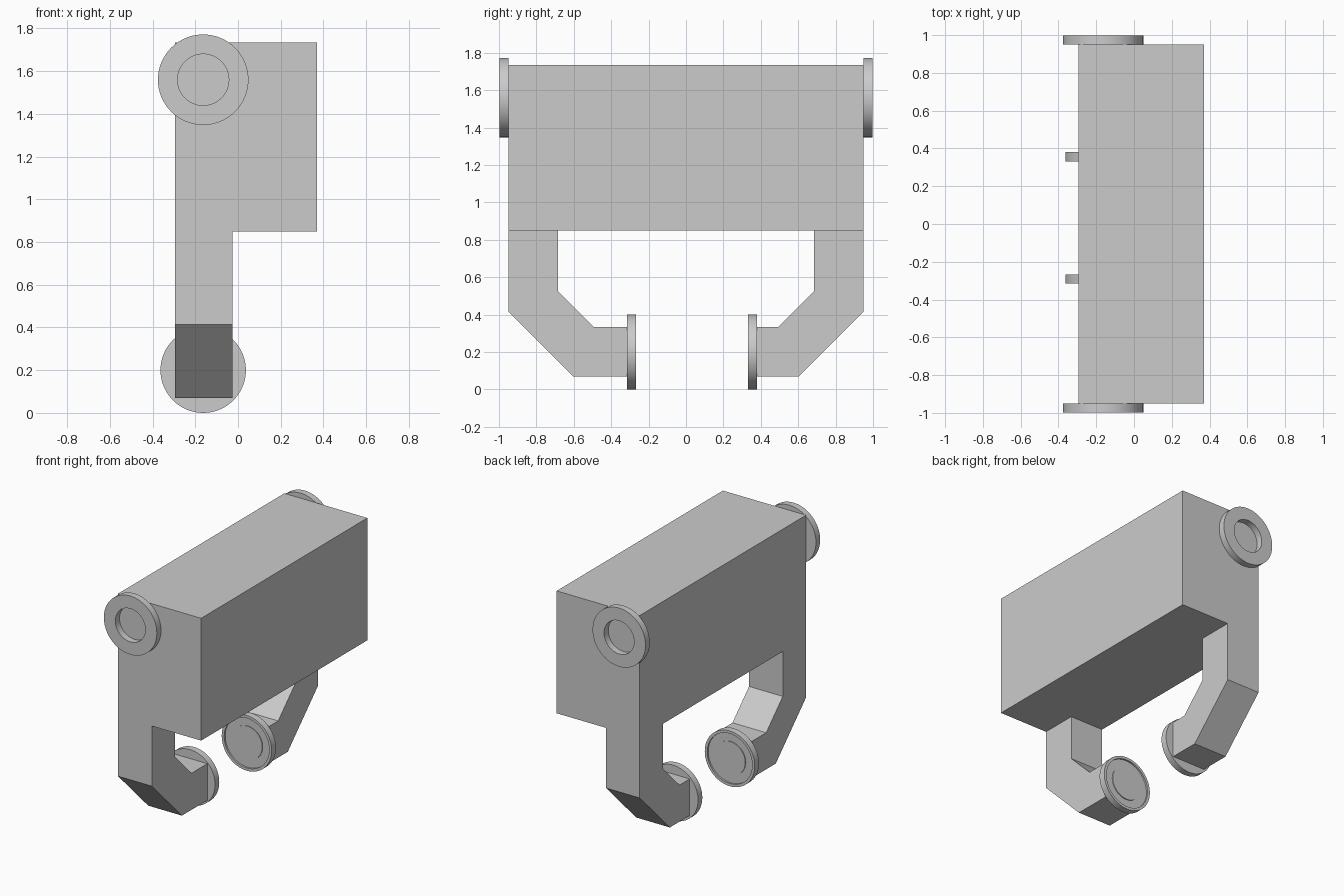
import bpy, bmesh, math
from mathutils import Matrix, Vector

cube = bpy.data.objects.get("Cube")
if cube:
    bpy.data.objects.remove(cube, do_unlink=True)

grey = bpy.data.materials.new("plain grey")
grey.use_nodes = True
colour = (0.6, 0.6, 0.6, 1)
grey.diffuse_color = colour
grey.node_tree.nodes["Principled BSDF"].inputs["Base Color"].default_value = colour


def finish(name, bm):
    bmesh.ops.recalc_face_normals(bm, faces=bm.faces)
    mesh = bpy.data.meshes.new(name)
    bm.to_mesh(mesh)
    bm.free()
    mesh.materials.append(grey)
    ob = bpy.data.objects.new(name, mesh)
    bpy.context.collection.objects.link(ob)
    return ob


def extrude_x(bm, faces, distance):
    result = bmesh.ops.extrude_face_region(bm, geom=faces)["geom"]
    verts = [g for g in result if isinstance(g, bmesh.types.BMVert)]
    bmesh.ops.translate(bm, verts=verts, vec=(distance, 0, 0))
    return [g for g in result if isinstance(g, bmesh.types.BMFace)]


# Housing and two bent arms: one side outline, extruded, then the upper
# housing face pulled out further than the arms
LEFT_X, ARM_WIDTH, OVERHANG = -0.295, 0.27, 0.395
END, TOP, BASE = 0.95, 1.735, 0.85


def arm_outline(side, tip):
    return [(side * y, z) for y, z in (
        (END, BASE), (END, 0.415), (0.605, 0.07), (tip, 0.07),
        (tip, 0.335), (0.495, 0.335), (0.685, 0.525), (0.685, BASE))]


housing = [(-END, TOP), (-END, BASE), (-0.685, BASE),
           (0.685, BASE), (END, BASE), (END, TOP)]
bm = bmesh.new()
for outline in (housing, arm_outline(-1, 0.315), arm_outline(1, 0.38)):
    bm.faces.new([bm.verts.new((LEFT_X, y, z)) for y, z in outline])
bmesh.ops.remove_doubles(bm, verts=bm.verts, dist=1e-4)
bmesh.ops.recalc_face_normals(bm, faces=bm.faces)
front_faces = extrude_x(bm, list(bm.faces), ARM_WIDTH)
upper = max(front_faces, key=lambda f: f.calc_center_median().z)
extrude_x(bm, [upper], OVERHANG)
bmesh.ops.dissolve_limit(bm, angle_limit=math.radians(1),
                         verts=bm.verts, edges=bm.edges)
finish("housing_with_arms", bm)


# Turned discs: (radius, height) profiles spun about y
def disc(name, profile, y, z, direction):
    bm = bmesh.new()
    verts = [bm.verts.new((r, direction * h, 0)) for r, h in profile]
    edges = [bm.edges.new(pair) for pair in zip(verts, verts[1:])]
    bmesh.ops.spin(bm, geom=verts + edges, cent=(0, 0, 0), axis=(0, 1, 0),
                   angle=math.tau, steps=64)
    bmesh.ops.remove_doubles(bm, verts=bm.verts, dist=1e-4)
    bm.transform(Matrix.Translation(Vector((-0.163, y, z))))
    ob = finish(name, bm)
    bpy.context.view_layer.objects.active = ob
    ob.select_set(True)
    bpy.ops.object.shade_smooth_by_angle(angle=math.radians(30))
    ob.select_set(False)


T = 0.048
washer = [(0.12, 0), (0.212, 0), (0.212, T), (0.12, T), (0.12, 0)]
pad = [(0, 0), (0.2, 0), (0.2, T), (0.18, T), (0.18, T - 0.012),
       (0.12, T - 0.012), (0.12, T - 0.006), (0, T - 0.006)]
for word, side, tip in (("front", -1, -0.315), ("back", 1, 0.38)):
    disc(word + "_upper_washer", washer, side * END, 1.56, side)
    disc(word + "_arm_pad", pad, tip, 0.2, -side)
